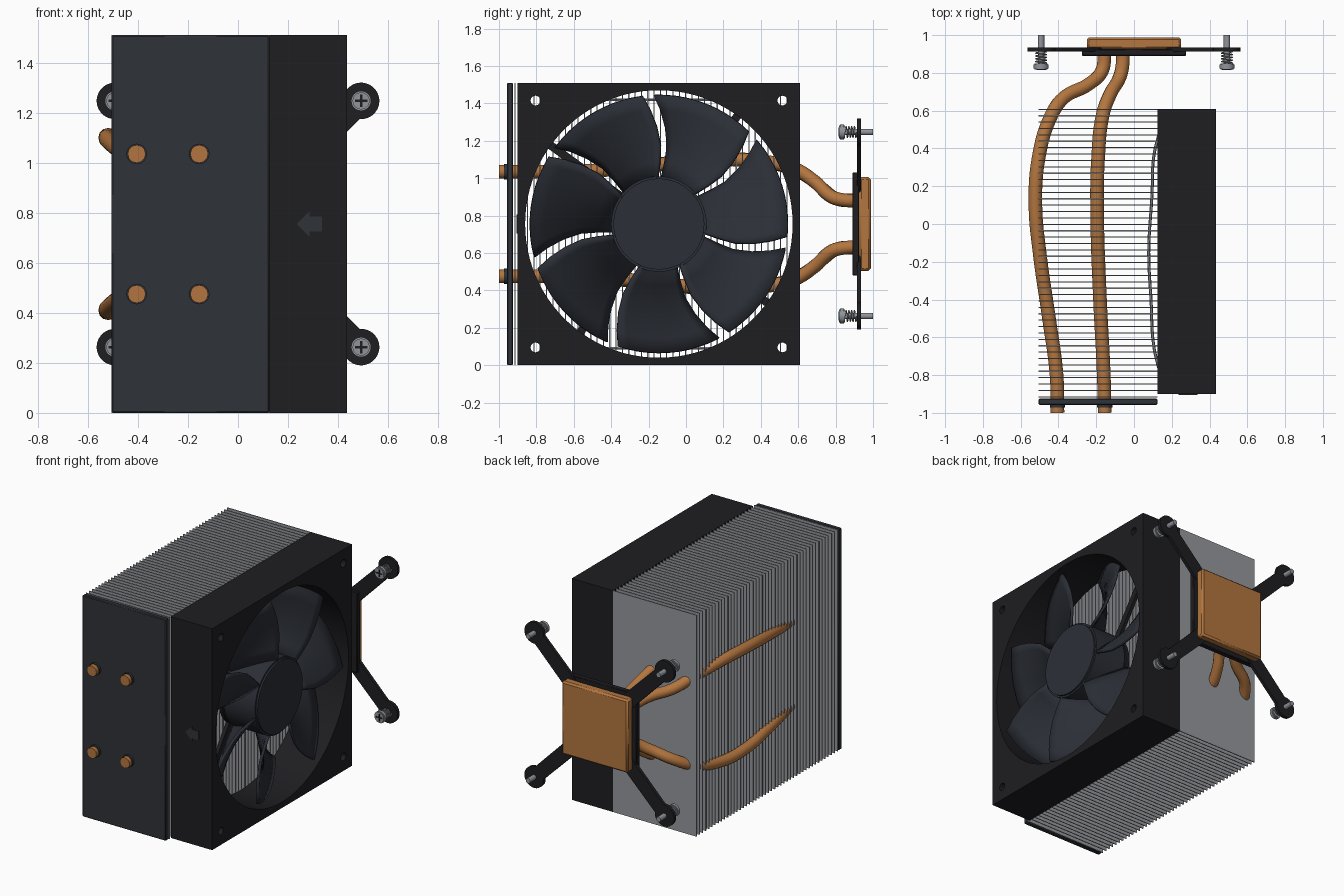
import bpy, bmesh
from math import sin, cos, pi, radians, atan2
from mathutils import Matrix, Vector

if "Cube" in bpy.data.objects:
    bpy.data.objects.remove(bpy.data.objects["Cube"])

CZ = 0.755            # mid height
FY = -0.145           # fan centre in y


def material(name, rgb):
    m = bpy.data.materials.new(name)
    m.diffuse_color = (*rgb, 1)
    m.use_nodes = True
    m.node_tree.nodes["Principled BSDF"].inputs["Base Color"].default_value = m.diffuse_color
    return m


COPPER = material("copper", (0.45, 0.18, 0.05))
ALU = material("aluminium", (0.3, 0.31, 0.33))
BLACK = material("black", (0.013, 0.013, 0.016))
DARK = material("dark_plate", (0.028, 0.032, 0.04))
BLADE = material("blade_grey", (0.024, 0.028, 0.037))
STEEL = material("steel", (0.28, 0.3, 0.33))

# local (x, y, z) -> world axes for flat profiles
FACE_X = Matrix(((0, 0, 1, 0), (1, 0, 0, 0), (0, 1, 0, 0), (0, 0, 0, 1)))
FACE_Y = Matrix(((1, 0, 0, 0), (0, 0, -1, 0), (0, 1, 0, 0), (0, 0, 0, 1)))


def add(name, mesh, mat):
    ob = bpy.data.objects.new(name, mesh)
    bpy.context.collection.objects.link(ob)
    mesh.materials.clear()
    mesh.materials.append(mat)
    return ob


def from_bm(name, bm, mat):
    mesh = bpy.data.meshes.new(name)
    bmesh.ops.recalc_face_normals(bm, faces=bm.faces)
    bm.to_mesh(mesh)
    bm.free()
    return add(name, mesh, mat)


def from_curve(name, cu, mat, matrix=Matrix()):
    tmp = bpy.data.objects.new(name + "_curve", cu)
    bpy.context.collection.objects.link(tmp)
    dg = bpy.context.evaluated_depsgraph_get()
    mesh = bpy.data.meshes.new_from_object(tmp.evaluated_get(dg))
    bpy.data.objects.remove(tmp)
    mesh.transform(matrix)
    return add(name, mesh, mat)


def box(name, lo, hi, mat, bevel=0):
    bm = bmesh.new()
    bmesh.ops.create_cube(bm, size=1)
    for v in bm.verts:
        v.co = [(a + b) / 2 + c * (b - a) for a, b, c in zip(lo, hi, v.co)]
    if bevel:
        bmesh.ops.bevel(bm, geom=bm.edges[:], offset=bevel, segments=1, affect='EDGES')
    return from_bm(name, bm, mat)


def circle(cx, cy, r, n=32):
    return [(cx + r * cos(2 * pi * i / n), cy + r * sin(2 * pi * i / n)) for i in range(n)]


def profile(name, loops, lo, hi, matrix, mat):
    """Extrude filled outlines (holes allowed) from lo to hi along the face axis."""
    cu = bpy.data.curves.new(name, 'CURVE')
    cu.dimensions = '2D'
    cu.fill_mode = 'BOTH'
    cu.extrude = (hi - lo) / 2
    for pts in loops:
        sp = cu.splines.new('POLY')
        sp.points.add(len(pts) - 1)
        for p, c in zip(sp.points, pts):
            p.co = (c[0], c[1], 0, 1)
        sp.use_cyclic_u = True
    mid = (lo + hi) / 2
    offset = (mid, 0, 0) if matrix is FACE_X else (0, mid, 0)
    return from_curve(name, cu, mat, Matrix.Translation(offset) @ matrix)


def tube(name, pts, r, mat, smooth=True, res=4):
    cu = bpy.data.curves.new(name, 'CURVE')
    cu.dimensions = '3D'
    cu.bevel_depth = r
    cu.bevel_resolution = res
    cu.use_fill_caps = True
    cu.resolution_u = 6
    sp = cu.splines.new('BEZIER' if smooth else 'POLY')
    if smooth:
        sp.bezier_points.add(len(pts) - 1)
        for p, c in zip(sp.bezier_points, pts):
            p.co = c
            p.handle_left_type = p.handle_right_type = 'AUTO'
    else:
        sp.points.add(len(pts) - 1)
        for p, c in zip(sp.points, pts):
            p.co = (*c, 1)
    return from_curve(name, cu, mat)


def rod(name, a, b, r, mat, n=24, bevel=0):
    a, b = Vector(a), Vector(b)
    bm = bmesh.new()
    rot = (b - a).to_track_quat('Z', 'Y').to_matrix().to_4x4()
    bmesh.ops.create_cone(bm, cap_ends=True, segments=n, radius1=r, radius2=r, depth=(b - a).length,
                          matrix=Matrix.Translation((a + b) / 2) @ rot)
    if bevel:
        rim = {e for f in bm.faces if len(f.verts) > 4 for e in f.edges}
        bmesh.ops.bevel(bm, geom=list(rim), offset=bevel, segments=2, affect='EDGES')
    return from_bm(name, bm, mat)


# fin stack and front cover plate
for i in range(46):
    y = -0.915 + i * 1.522 / 45
    box(f"fin_{i:02d}", (-0.505, y - 0.003, 0), (0.125, y + 0.003, 1.51), ALU)
box("front_cover", (-0.505, -0.957, 0), (0.125, -0.925, 1.51), DARK, 0.005)

# heat pipes, mirrored above and below mid height: (x, y, height above middle)
outer = [(-0.405, -1, .28), (-0.41, -0.8, .28), (-0.45, -0.5, .285), (-0.5, -0.15, .32), (-0.522, 0.1, .343),
         (-0.505, 0.35, .342), (-0.44, 0.57, .295), (-0.37, 0.67, .24), (-0.24, 0.74, .18),
         (-0.17, 0.81, .133), (-0.155, 0.92, .125)]
inner = [(-0.155, -1, .28), (-0.16, -0.8, .28), (-0.18, -0.4, .29), (-0.195, 0.05, .335), (-0.19, 0.35, .34),
         (-0.165, 0.58, .295), (-0.125, 0.69, .225), (-0.075, 0.78, .145), (-0.06, 0.85, .127),
         (-0.06, 0.92, .125)]
for s, side in ((1, "upper"), (-1, "lower")):
    for path, kind in ((outer, "outer"), (inner, "inner")):
        tube(f"heat_pipe_{kind}_{side}", [(x, y, CZ + s * h) for x, y, h in path], 0.036, COPPER)
        x, z = path[0][0], CZ + s * path[0][2]
        rod(f"pipe_collar_{kind}_{side}", (x, -0.972, z), (x, -0.95, z), 0.041, DARK)

# fan frame with round opening and corner holes
frame = [(-0.9, 0), (0.61, 0), (0.61, 1.51), (-0.9, 1.51)]
holes = [circle(FY + a * 0.66, CZ + b * 0.66, 0.026, 20) for a in (-1, 1) for b in (-1, 1)]
profile("fan_frame", [frame, circle(FY, CZ, 0.715, 96)] + holes, 0.125, 0.435, FACE_X, BLACK)

# airflow arrow on the frame side
arrow = [(0.235, 0), (0.285, -0.05), (0.285, -0.03), (0.335, -0.03),
         (0.335, 0.03), (0.285, 0.03), (0.285, 0.05)]
profile("airflow_arrow", [[(x, z + CZ) for x, z in arrow]], -0.905, -0.898, FACE_Y, DARK)

# hub, rear motor mount and four struts
rod("fan_hub", (0.16, FY, CZ), (0.42, FY, CZ), 0.255, BLADE, 64, 0.012)
rod("motor_mount", (0.127, FY, CZ), (0.155, FY, CZ), 0.25, BLACK, 48)
for k in range(4):
    a = radians(54 + 90 * k)
    d, t = Vector((cos(a), sin(a))), Vector((-sin(a), cos(a))) * 0.022
    c = Vector((FY, CZ))
    profile(f"fan_strut_{k}", [[c + d * 0.2 - t, c + d * 0.725 - t, c + d * 0.725 + t, c + d * 0.2 + t]],
            0.127, 0.15, FACE_X, BLACK)

# seven swept blades, pitched to push air into the fins
sweep = [(0.24, 35), (0.33, 32.5), (0.42, 32), (0.52, 34.5), (0.61, 37.5), (0.69, 40.5)]
N = 10
for k in range(7):
    bm = bmesh.new()
    rows = []
    for r, edge in sweep:
        row = []
        for j in range(N + 1):
            t = j / N                                   # 0 = rear edge, 1 = front edge
            a = radians(edge - 46 * t + k * 360 / 7)
            x = 0.28 + 0.125 * (2 * t - 1) + 0.02 * sin(pi * t)
            row.append(bm.verts.new((x, FY + r * cos(a), CZ + r * sin(a))))
        rows.append(row)
    for p, q in zip(rows, rows[1:]):
        for j in range(N):
            bm.faces.new((p[j], q[j], q[j + 1], p[j + 1]))
    blade = from_bm(f"fan_blade_{k}", bm, BLADE)
    mod = blade.modifiers.new("thickness", 'SOLIDIFY')
    mod.thickness = 0.018
    mod.offset = 0

# wire clips holding the fan, near top and bottom
clip = [(0.13, 0.47), (0.105, 0.36), (0.095, 0.15), (0.078, -0.15), (0.09, -0.4), (0.105, -0.65), (0.13, -0.76)]
for z, side in ((1.42, "top"), (0.09, "bottom")):
    tube(f"fan_clip_{side}", [(x, y, z) for x, y in clip], 0.008, STEEL, res=1)

# copper contact block and its backing plate
box("contact_block", (-0.25, 0.925, CZ - 0.25), (0.25, 0.988, CZ + 0.25), COPPER, 0.012)
box("base_plate", (-0.275, 0.89, CZ - 0.275), (0.275, 0.926, CZ + 0.275), BLACK, 0.004)

# four mounting arms with sprung screws
for sx in (-1, 1):
    for sz in (-1, 1):
        tag = f"{'left' if sx < 0 else 'right'}_{'lower' if sz < 0 else 'upper'}"
        X, Z = sx * 0.492, CZ + sz * 0.492
        base = atan2(sz, sx)
        d, n = Vector((cos(base), sin(base))), Vector((-sin(base), cos(base)))
        eye = [(X + 0.073 * cos(base + radians(a)), Z + 0.073 * sin(base + radians(a)))
               for a in range(-140, 141, 10)]
        root = Vector((sx * 0.18, CZ + sz * 0.18))
        profile(f"mount_arm_{tag}", [eye + [root + n * 0.05, root - n * 0.05]], 0.913, 0.935, FACE_Y, BLACK)
        rod(f"screw_shaft_{tag}", (X, 0.83, Z), (X, 1.0, Z), 0.017, STEEL, 16)
        rod(f"screw_head_{tag}", (X, 0.818, Z), (X, 0.85, Z), 0.04, STEEL, 24, 0.006)
        for w, h in ((0.025, 0.005), (0.005, 0.025)):
            box(f"screw_slot_{tag}", (X - w, 0.8165, Z - h), (X + w, 0.822, Z + h), BLACK)
        coil = [(X + 0.028 * cos(i * pi / 6), 0.852 + 0.06 * i / 48, Z + 0.028 * sin(i * pi / 6))
                for i in range(49)]
        tube(f"screw_spring_{tag}", coil, 0.004, STEEL, smooth=False, res=1)

# smooth round surfaces, keep hard edges
for ob in bpy.context.scene.objects:
    ob.select_set(True)
    bpy.context.view_layer.objects.active = ob
bpy.ops.object.shade_smooth_by_angle(angle=radians(40))
